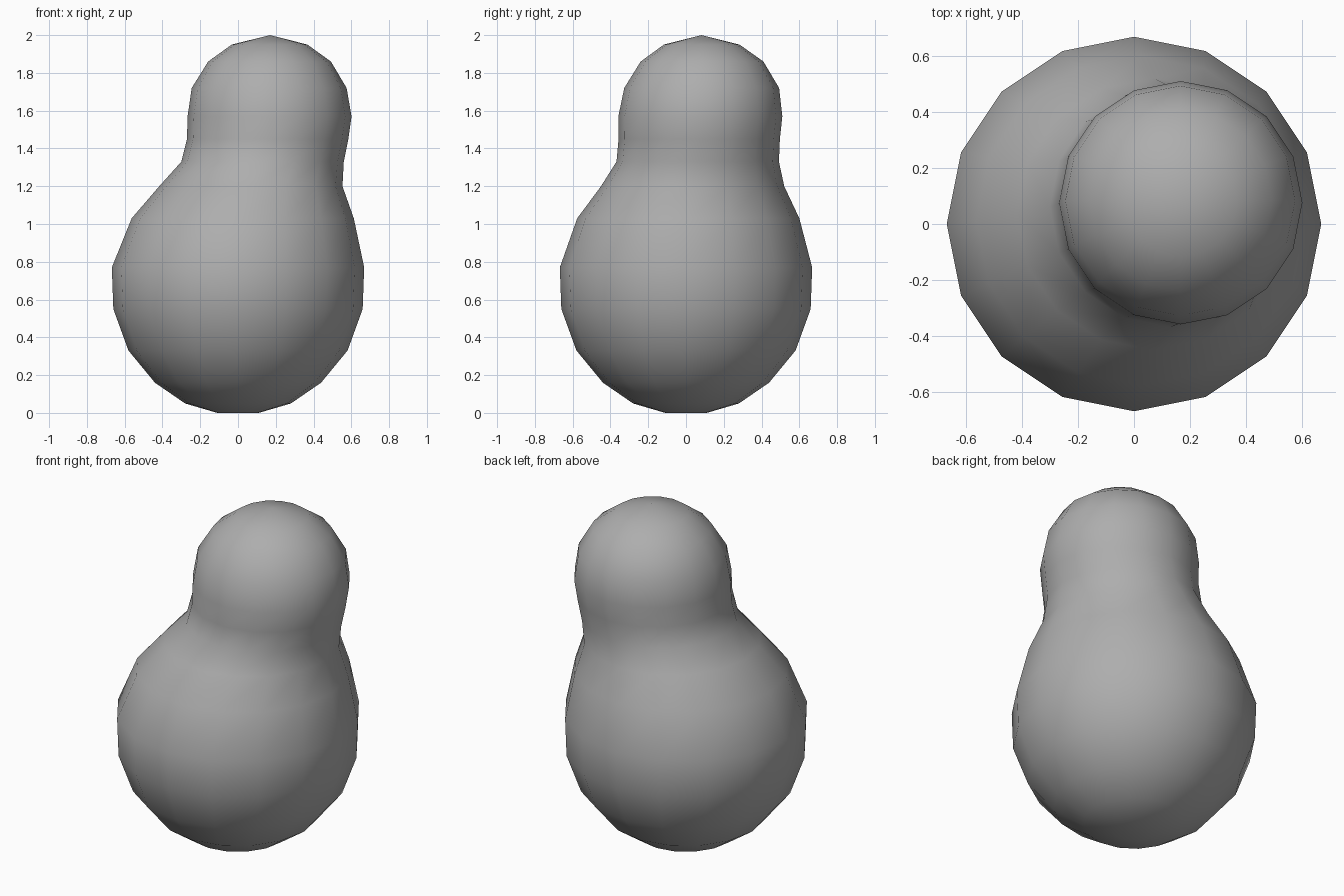
import bpy, bmesh, math

if "Cube" in bpy.data.objects:
    bpy.data.objects.remove(bpy.data.objects["Cube"])

SIDES = 16
# Rings of the blended two-ball body: z, centre x, centre y, radius
RINGS = [
    (0.00, 0.0, 0.0, 0.11), (0.05, 0.0, 0.0, 0.28), (0.16, 0.0, 0.0, 0.44),
    (0.33, 0.0, 0.0, 0.58), (0.55, 0.0, 0.0, 0.66), (0.77, 0.0, 0.0, 0.668),
    (1.03, 0.025, 0.012, 0.588), (1.20, 0.068, 0.035, 0.485),
    (1.33, 0.13, 0.062, 0.43), (1.45, 0.157, 0.07, 0.427),
    (1.57, 0.167, 0.076, 0.434), (1.72, 0.165, 0.083, 0.41),
    (1.86, 0.167, 0.085, 0.325), (1.95, 0.167, 0.083, 0.20),
]

bm = bmesh.new()
loops = []
for k, (z, cx, cy, r) in enumerate(RINGS):
    ring = []
    for i in range(SIDES):
        a = 2 * math.pi * i / SIDES
        ring.append(bm.verts.new((cx + r * math.cos(a), cy + r * math.sin(a), z)))
    loops.append(ring)

# Side walls between neighbouring rings
for low, high in zip(loops, loops[1:]):
    for i in range(SIDES):
        j = (i + 1) % SIDES
        bm.faces.new((low[i], low[j], high[j], high[i]))

# Flat base and rounded crown
bm.faces.new(list(reversed(loops[0])))
crown = bm.verts.new((0.17, 0.082, 2.0))
for i in range(SIDES):
    bm.faces.new((loops[-1][i], loops[-1][(i + 1) % SIDES], crown))

bmesh.ops.recalc_face_normals(bm, faces=bm.faces)
for f in bm.faces:
    f.smooth = True
mesh = bpy.data.meshes.new("blended_body")
bm.to_mesh(mesh)
bm.free()
body = bpy.data.objects.new("blended_body", mesh)
bpy.context.collection.objects.link(body)

# Darker grey surface
grey = bpy.data.materials.new("dark_grey")
grey.diffuse_color = (0.42, 0.42, 0.42, 1.0)
grey.use_nodes = True
grey.node_tree.nodes["Principled BSDF"].inputs["Base Color"].default_value = grey.diffuse_color
mesh.materials.append(grey)
